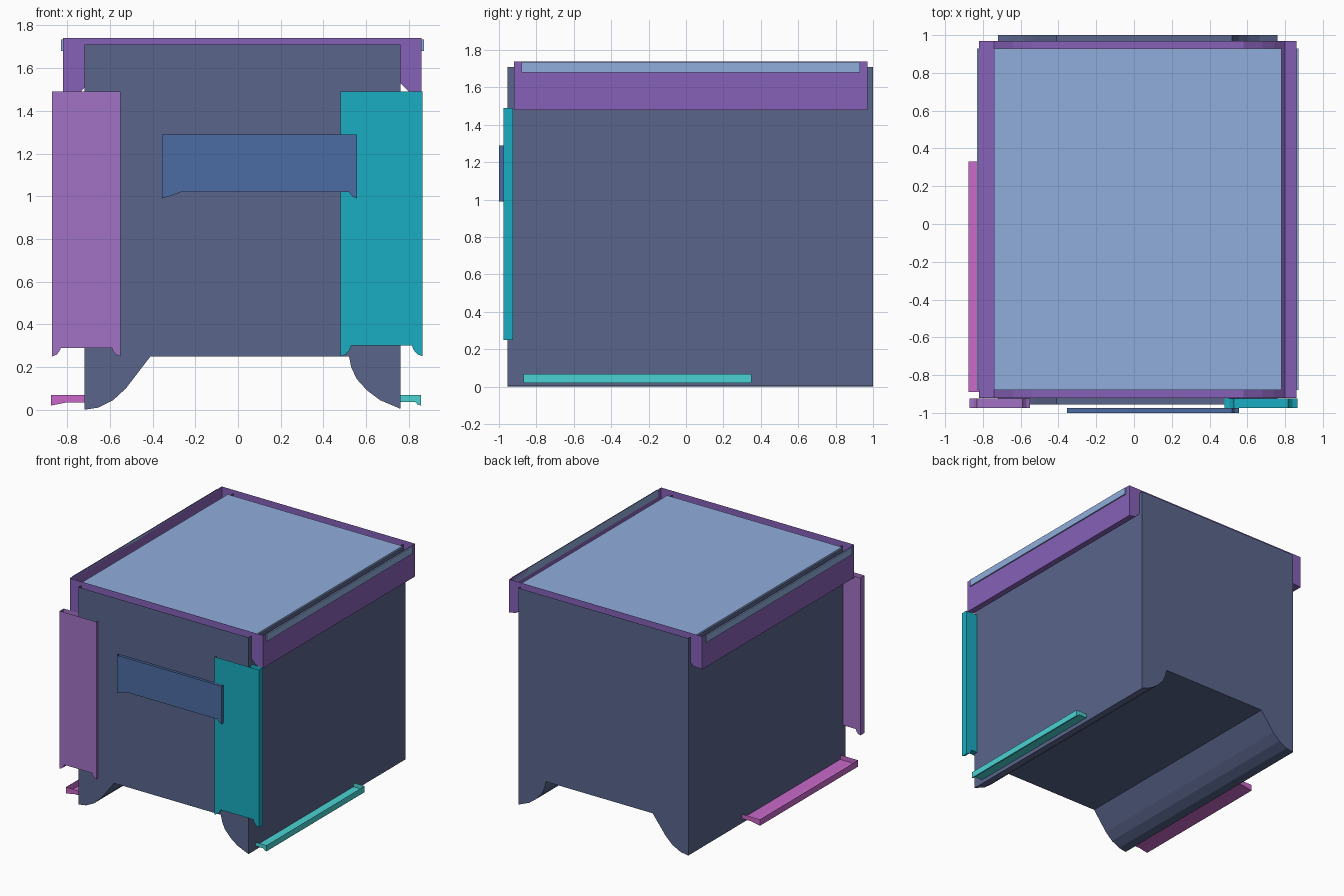
import bpy, bmesh

if "Cube" in bpy.data.objects:
    bpy.data.objects.remove(bpy.data.objects["Cube"])


def material(name, rgb):
    m = bpy.data.materials.new(name)
    m.diffuse_color = (*rgb, 1)
    m.use_nodes = True
    m.node_tree.nodes["Principled BSDF"].inputs["Base Color"].default_value = m.diffuse_color
    return m


slate = material("slate", (0.10, 0.13, 0.26))
violet = material("violet", (0.24, 0.12, 0.48))
lilac = material("lilac", (0.36, 0.17, 0.56))
sky = material("sky", (0.28, 0.42, 0.72))
teal = material("teal", (0.01, 0.42, 0.54))
blue = material("blue", (0.07, 0.15, 0.36))
aqua = material("aqua", (0.07, 0.65, 0.65))
pink = material("pink", (0.58, 0.14, 0.58))


def channel(name, mat, bottom, top, y0, y1, closed=False):
    """Extrude an x-z footed profile along y; the top is left open unless closed."""
    outline = bottom + [(bottom[-1][0], top), (bottom[0][0], top)]
    bm = bmesh.new()
    front = [bm.verts.new((x, y0, z)) for x, z in outline]
    back = [bm.verts.new((x, y1, z)) for x, z in outline]
    bm.faces.new(front)
    bm.faces.new(back[::-1])
    n = len(outline)
    for i in range(n):
        if i == n - 2 and not closed:
            continue
        j = (i + 1) % n
        bm.faces.new((front[j], front[i], back[i], back[j]))
    me = bpy.data.meshes.new(name)
    bm.to_mesh(me)
    bm.free()
    me.materials.append(mat)
    ob = bpy.data.objects.new(name, me)
    bpy.context.collection.objects.link(ob)
    return ob


def footed(x0, x1, low, high, left, right):
    """Bottom edge with a small rounded foot at each end."""
    h = high - low
    return [(x0, low), (x0 + left * 0.5, low + h * 0.2), (x0 + left * 0.85, low + h * 0.6),
            (x0 + left, high), (x1 - right, high), (x1 - right * 0.85, low + h * 0.6),
            (x1 - right * 0.5, low + h * 0.2), (x1, low)]


# Main body: open-topped bin with two full-length curved feet
channel("body", slate,
        [(-0.72, 0), (-0.655, 0.01), (-0.585, 0.045), (-0.525, 0.10), (-0.41, 0.25),
         (0.52, 0.25), (0.53, 0.20), (0.555, 0.145), (0.605, 0.09), (0.665, 0.045),
         (0.76, 0.005)], 1.71, -0.955, 1.0)

# Rim around the top
channel("rim", violet,
        [(-0.82, 1.48), (-0.74, 1.485), (-0.70, 1.53), (-0.64, 1.60), (-0.54, 1.66),
         (0.58, 1.66), (0.68, 1.60), (0.74, 1.55), (0.80, 1.49), (0.86, 1.48)],
        1.74, -0.92, 0.97)

# Top panel and the thin strips showing on the rim's sides
channel("top_panel", sky, [(-0.74, 1.70), (0.78, 1.70)], 1.715, -0.88, 0.93, True)
for side, x0, x1 in (("left", -0.83, -0.82), ("right", 0.86, 0.87)):
    channel(side + "_rim_strip", sky, [(x0, 1.68), (x1, 1.68)], 1.735, -0.88, 0.93, True)

# Front corner panels
channel("left_front_panel", lilac, footed(-0.87, -0.55, 0.25, 0.29, 0.04, 0.04),
        1.49, -0.975, -0.925)
channel("right_front_panel", teal, footed(0.48, 0.865, 0.25, 0.30, 0.05, 0.05),
        1.49, -0.975, -0.925)

# Front plate
channel("front_plate", blue,
        [(-0.355, 0.99), (-0.32, 1.0), (-0.265, 1.02), (0.52, 1.02), (0.535, 1.0), (0.557, 0.99)],
        1.29, -1.0, -0.975)

# Low side rails
channel("left_rail", pink, [(-0.875, 0.02), (-0.80, 0.035), (-0.70, 0.035)],
        0.07, -0.89, 0.33)
channel("right_rail", aqua, [(0.71, 0.037), (0.83, 0.037), (0.84, 0.025), (0.857, 0.02)],
        0.068, -0.87, 0.35)
